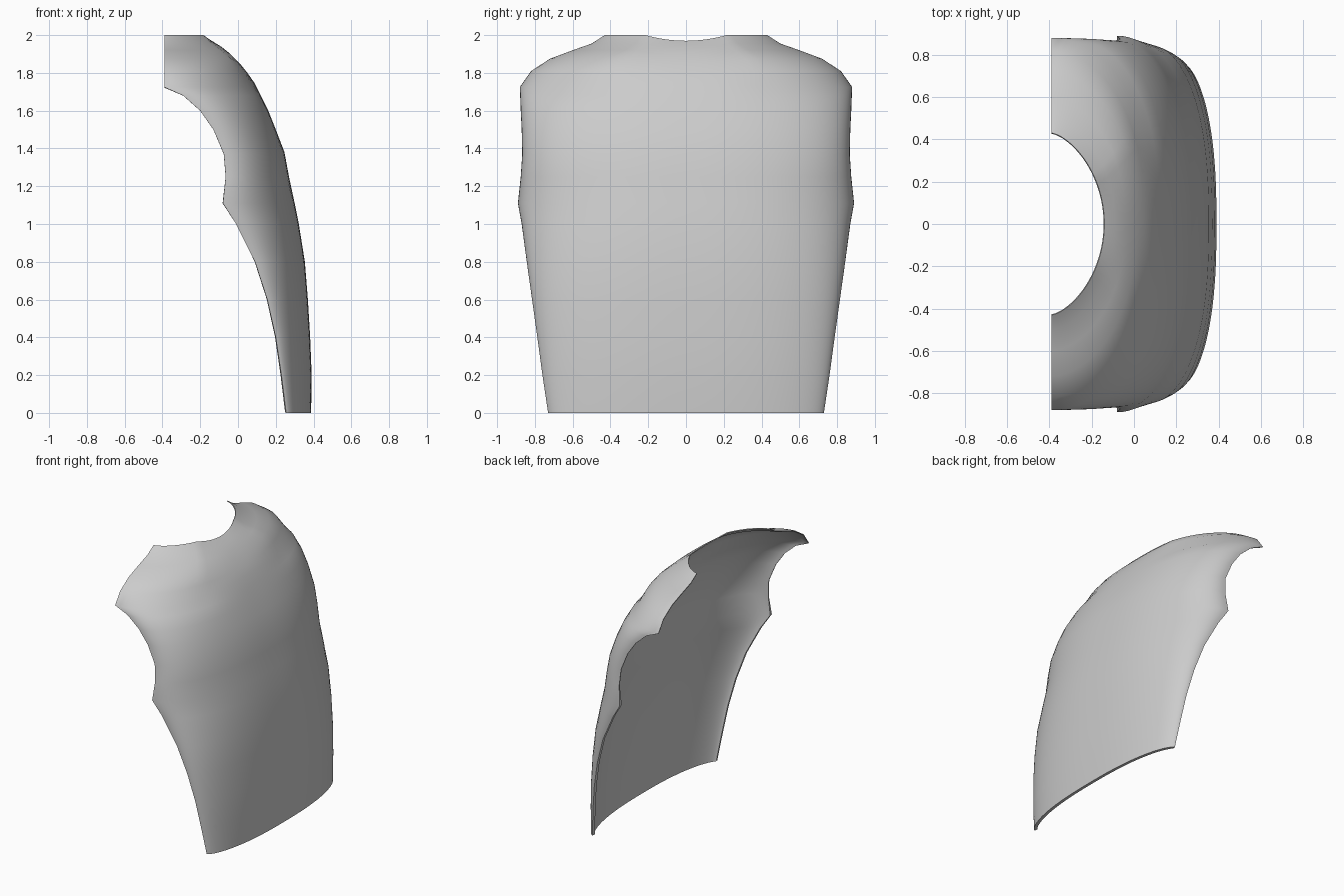
import bpy, math

cube = bpy.data.objects.get("Cube")
if cube:
    bpy.data.objects.remove(cube, do_unlink=True)

# Each level of the shell: side edge (x, y, z), then centre line (x, z)
LEVELS = [
    (.255, .73, 0, .387, 0), (.23, .76, .2, .39, .2), (.2, .787, .4, .382, .4),
    (.155, .815, .6, .37, .6), (.09, .843, .8, .354, .8), (-.01, .87, 1, .322, 1),
    (-.08, .89, 1.11, .3, 1.11), (-.065, .875, 1.25, .27, 1.25),
    (-.075, .867, 1.37, .246, 1.38), (-.13, .87, 1.5, .2, 1.5),
    (-.2, .875, 1.6, .16, 1.6), (-.29, .878, 1.68, .12, 1.68),
    (-.39, .88, 1.725, .085, 1.75), (-.39, .82, 1.81, .05, 1.8),
    (-.39, .72, 1.875, .01, 1.85), (-.39, .6, 1.92, -.04, 1.9),
    (-.39, .5, 1.955, -.09, 1.94), (-.39, .43, 2, -.14, 1.97),
]
ARMPIT, SHOULDER = 6, 12
SIDE = 24


def cross_section(level, row):
    """Rounded arc from the right edge round the centre to the left edge."""
    ex, ey, ez, cx, cz = level
    neck = max(0, (row - SHOULDER) / (len(LEVELS) - 1 - SHOULDER))
    p, q = 2.5 - .5 * neck, 2 - .5 * neck
    if row < ARMPIT:
        q = 1.6 + .4 * row / ARMPIT
    points = []
    for j in range(-SIDE, SIDE + 1):
        s = math.sin(j / SIDE * math.pi / 2)
        bulge = max(0, 1 - abs(s) ** p) ** (1 / q)
        rise = min(1, 4 * s * s)
        points.append((ex + (cx - ex) * bulge, ey * s, cz + (ez - cz) * rise))
    return points


# Curved plate surface
verts = [v for row, level in enumerate(LEVELS) for v in cross_section(level, row)]
n = 2 * SIDE + 1
faces = [(i * n + j, i * n + j + 1, (i + 1) * n + j + 1, (i + 1) * n + j)
         for i in range(len(LEVELS) - 1) for j in range(n - 1)]
mesh = bpy.data.meshes.new("torso_plate")
mesh.from_pydata(verts, [], faces)
plate = bpy.data.objects.new("torso_plate", mesh)
bpy.context.collection.objects.link(plate)

# Plain grey material
grey = bpy.data.materials.new("plain grey")
grey.use_nodes = True
colour = (.6, .6, .6, 1)
grey.diffuse_color = colour
grey.node_tree.nodes["Principled BSDF"].inputs["Base Color"].default_value = colour
mesh.materials.append(grey)

# Wall thickness, thinner around the arm and neck openings
group = plate.vertex_groups.new(name="thick")
for row in range(len(LEVELS)):
    group.add(list(range(row * n, row * n + n)), 1 if row <= ARMPIT else .3, "REPLACE")
shell = plate.modifiers.new("wall", "SOLIDIFY")
shell.thickness = .022
shell.offset = -1
shell.vertex_group = "thick"

bpy.context.view_layer.objects.active = plate
plate.select_set(True)
bpy.ops.object.modifier_apply(modifier=shell.name)
bpy.ops.object.shade_smooth_by_angle(angle=math.radians(40))

# Keep the hem flat on the ground
for v in mesh.vertices:
    v.co.z = min(2, max(0, v.co.z))
    v.co.x = max(-.39, v.co.x)
